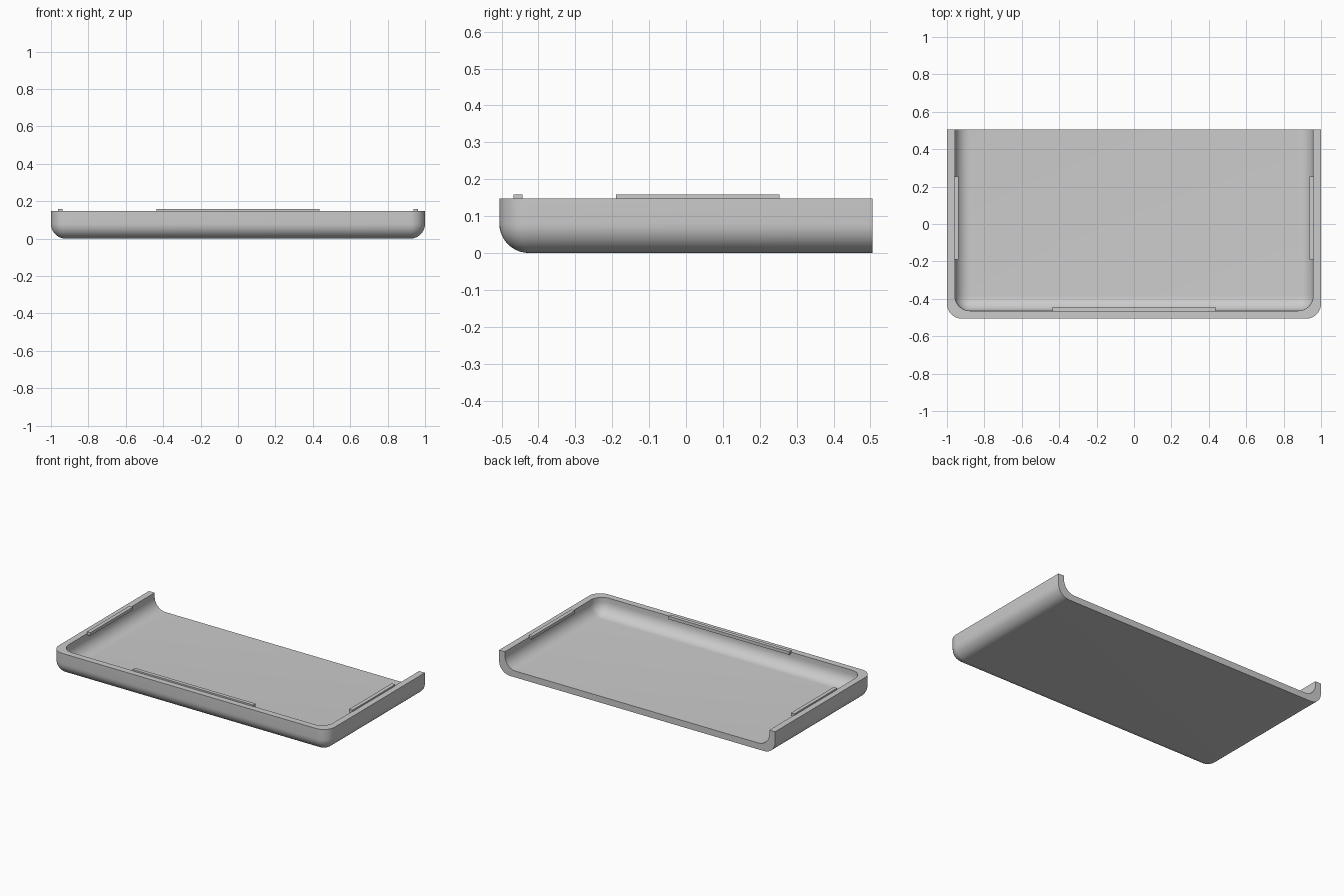
import bpy, bmesh, math

cube = bpy.data.objects.get("Cube")
if cube:
    bpy.data.objects.remove(cube, do_unlink=True)

HALF_X, HALF_Y, RIM_Z = 1.0, 0.506, 0.148
WALL, RADIUS, STEPS = 0.042, 0.08, 10

grey = bpy.data.materials.new("light grey")
grey.use_nodes = True
grey.diffuse_color = (0.6, 0.6, 0.6, 1)
grey.node_tree.nodes["Principled BSDF"].inputs["Base Color"].default_value = (0.6, 0.6, 0.6, 1)


def finish(name, bm):
    bmesh.ops.remove_doubles(bm, verts=bm.verts, dist=1e-5)
    bmesh.ops.recalc_face_normals(bm, faces=bm.faces)
    mesh = bpy.data.meshes.new(name)
    bm.to_mesh(mesh)
    bm.free()
    mesh.materials.append(grey)
    obj = bpy.data.objects.new(name, mesh)
    bpy.context.collection.objects.link(obj)
    return obj


def u_ring(bm, inset, z, r):
    """Open U outline with rounded front corners, from left back to right back."""
    x, y = HALF_X - inset, HALF_Y - inset
    half = [(x, HALF_Y)]
    for i in range(STEPS + 1):
        a = math.pi / 2 * i / STEPS
        half.append((x - r + r * math.cos(a), -y + r - r * math.sin(a)))
    pts = half + [(-px, py) for px, py in reversed(half)]
    return [bm.verts.new((px, py, z)) for px, py in pts]


# Wall section: inset, height and corner radius, outer floor edge to inner floor edge
def fillet(offset):
    for i in range(STEPS + 1):
        a = math.pi / 2 * i / STEPS
        inset = RADIUS * (1 - math.sin(a))
        yield offset + inset, offset + RADIUS * (1 - math.cos(a)), RADIUS - inset


section = list(fillet(0)) + [(0, RIM_Z, RADIUS), (WALL, RIM_Z, RADIUS)]
section += reversed(list(fillet(WALL)))

# Tray shell, open at the back
bm = bmesh.new()
rings = [u_ring(bm, *s) for s in section]
for lower, upper in zip(rings, rings[1:]):
    for i in range(len(lower) - 1):
        bm.faces.new((lower[i], lower[i + 1], upper[i + 1], upper[i]))
bm.faces.new(rings[0])
bm.faces.new(rings[-1])
bm.faces.new([r[0] for r in rings] + [r[-1] for r in reversed(rings)])
tray = finish("tray_shell", bm)
bpy.context.view_layer.objects.active = tray
tray.select_set(True)
bpy.ops.object.shade_smooth_by_angle(angle=math.radians(30))


# Snap ridges along the inner edge of the rim
def ridge(name, x0, x1, y0, y1, z0=0.138, z1=0.158):
    bm = bmesh.new()
    bmesh.ops.create_cube(bm, size=1)
    for v in bm.verts:
        v.co = (x1 if v.co.x > 0 else x0, y1 if v.co.y > 0 else y0, z1 if v.co.z > 0 else z0)
    finish(name, bm)


ridge("front_ridge", -0.437, 0.437, -0.468, -0.443)
ridge("left_ridge", 0.937, 0.962, -0.19, 0.253)
ridge("right_ridge", -0.962, -0.937, -0.19, 0.253)
